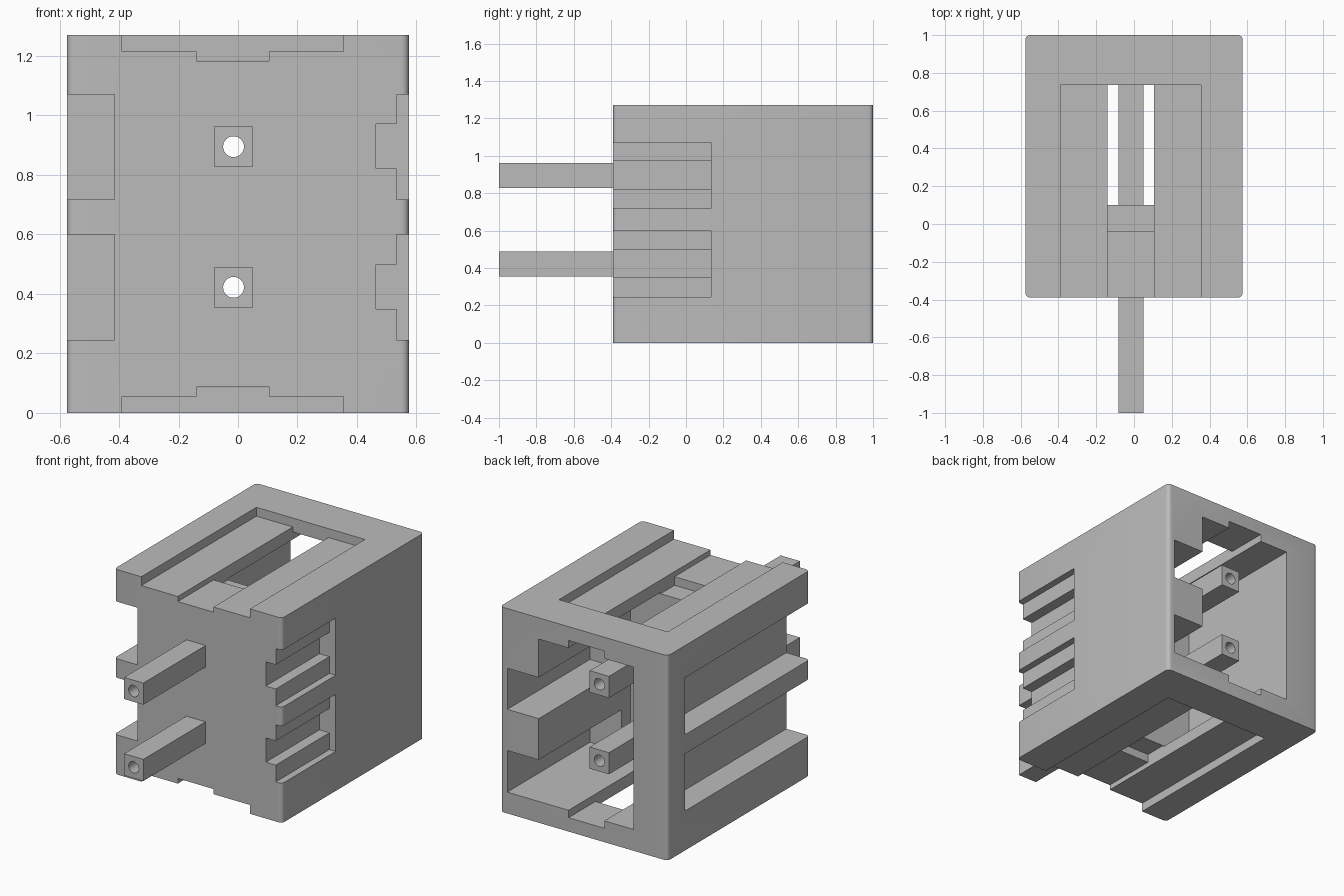
import bpy, bmesh, math
from mathutils import Matrix

cube = bpy.data.objects.get("Cube")
if cube:
    bpy.data.objects.remove(cube, do_unlink=True)

grey = bpy.data.materials.new("plain_grey")
grey.use_nodes = True
grey.diffuse_color = (0.5, 0.5, 0.5, 1)
grey.node_tree.nodes["Principled BSDF"].inputs["Base Color"].default_value = (0.5, 0.5, 0.5, 1)

MID = -0.015            # centre line of the pins and cavity
HEIGHT = 1.27
FRONT, OUT = -0.39, 1.3


def add_object(name, bm):
    mesh = bpy.data.meshes.new(name)
    bm.to_mesh(mesh)
    bm.free()
    mesh.materials.append(grey)
    obj = bpy.data.objects.new(name, mesh)
    bpy.context.collection.objects.link(obj)
    return obj


def box(name, xs, ys, zs, round_edges=0):
    bm = bmesh.new()
    bmesh.ops.create_cube(bm, size=1)
    for v in bm.verts:
        for i, (lo, hi) in enumerate((xs, ys, zs)):
            v.co[i] = hi if v.co[i] > 0 else lo
    if round_edges:
        upright = [e for e in bm.edges
                   if abs(e.verts[0].co.z - e.verts[1].co.z) > 0.1]
        bmesh.ops.bevel(bm, geom=upright, offset=round_edges, segments=5,
                        profile=0.5, affect='EDGES')
    return add_object(name, bm)


def bore(z):
    bm = bmesh.new()
    bmesh.ops.create_cone(bm, cap_ends=True, segments=32, radius1=0.035,
                          radius2=0.035, depth=3,
                          matrix=Matrix.Translation((MID, 0, z))
                          @ Matrix.Rotation(math.pi / 2, 4, 'X'))
    return add_object("bore_cutter", bm)


def cut(target, cutter):
    cutter.hide_render = True
    mod = target.modifiers.new("cut", 'BOOLEAN')
    mod.operation = 'DIFFERENCE'
    mod.solver = 'EXACT'
    mod.object = cutter
    bpy.context.view_layer.objects.active = target
    bpy.ops.object.modifier_apply(modifier=mod.name)
    bpy.data.objects.remove(cutter, do_unlink=True)


def carve(target, xs, ys, zs):
    cut(target, box("cutter", xs, ys, zs))


def mirrored(z0, z1):
    """The height range and its mirror image about mid height."""
    return (z0, z1), (HEIGHT - z1, HEIGHT - z0)


# Housing with rounded upright edges
body = box("housing", (-0.575, 0.575), (FRONT, 1), (0, HEIGHT), 0.025)

# Cavity open at the back
carve(body, (-0.34, 0.31), (0.1, OUT), (0.132, 1.138))

# Stepped grooves, ledges and openings on top and bottom
for zs in mirrored(1.215, 1.5):
    carve(body, (-0.39, 0.355), (-0.6, 0.737), zs)
for zs in mirrored(1.183, 1.5):
    carve(body, (-0.14, 0.105), (-0.6, 0.737), zs)
for zs in mirrored(1.13, 1.184):
    carve(body, (-0.14, 0.105), (-0.038, OUT), zs)

for low in (0.245, 0.717):
    # Deep channels on one side, short stepped channels on the other
    carve(body, (-0.8, -0.415), (-0.6, 0.83), (low, low + 0.354))
    carve(body, (0.532, 0.8), (-0.6, 0.135), (low, low + 0.354))
    carve(body, (0.464, 0.8), (-0.6, 0.135), (low + 0.104, low + 0.254))

# Pockets in the cavity wall
for zs in ((0.132, 0.39), (0.645, 0.9)):
    carve(body, (0.2, 0.525), (0.19, OUT), zs)

# Hollow square pins through the front wall
for name, z in (("lower_pin", 0.422), ("upper_pin", 0.895)):
    cut(body, bore(z))
    pin = box(name, (MID - 0.066, MID + 0.066), (-1, 0.87), (z - 0.067, z + 0.067))
    cut(pin, bore(z))

# Smooth rounded corners and bores, sharp everywhere else
for obj in list(bpy.context.scene.objects):
    if obj.type == 'MESH' and (obj == body or obj.name.endswith("_pin")):
        bpy.ops.object.select_all(action='DESELECT')
        obj.select_set(True)
        bpy.context.view_layer.objects.active = obj
        bpy.ops.object.shade_smooth_by_angle(angle=math.radians(30))
